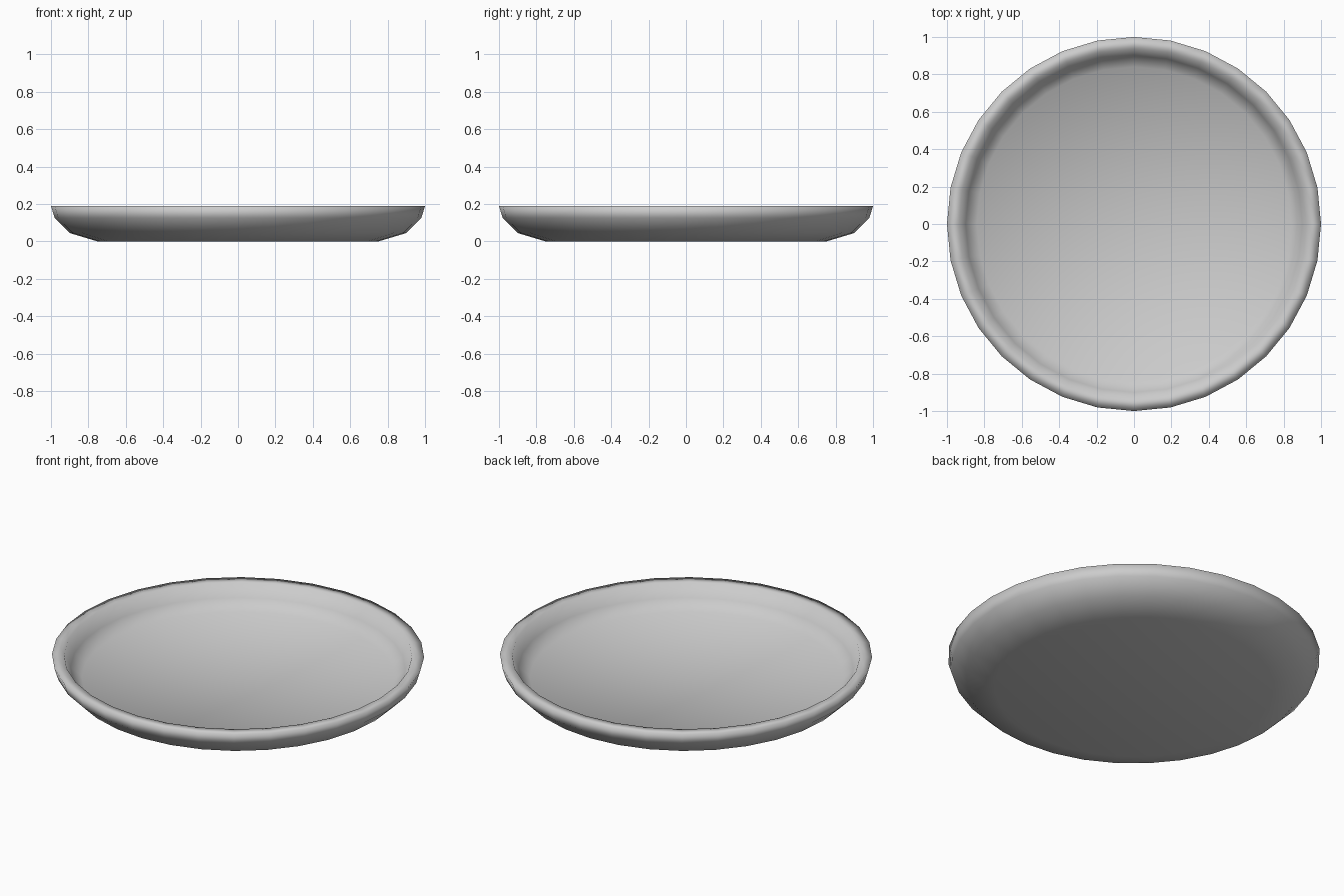
import bpy, bmesh, math

if "Cube" in bpy.data.objects:
    bpy.data.objects.remove(bpy.data.objects["Cube"])

SIDES = 32

# Cross-section (radius, height): underside, outer wall, rim, inner wall, floor
PROFILE = [(0.75, 0.0), (0.90, 0.045), (0.98, 0.125), (1.0, 0.19),
           (0.935, 0.19), (0.90, 0.115), (0.84, 0.06)]
BOTTOM_Z, FLOOR_Z = 0.0, 0.045

bm = bmesh.new()


def ring(r, z):
    return [bm.verts.new((r * math.cos(2 * math.pi * i / SIDES),
                          r * math.sin(2 * math.pi * i / SIDES), z))
            for i in range(SIDES)]


def cap(loop, z):
    centre = bm.verts.new((0, 0, z))
    for i in range(SIDES):
        bm.faces.new((centre, loop[i], loop[(i + 1) % SIDES]))


# Revolved walls
rings = [ring(r, z) for r, z in PROFILE]
for a, b in zip(rings, rings[1:]):
    for i in range(SIDES):
        j = (i + 1) % SIDES
        bm.faces.new((a[i], a[j], b[j], b[i]))

# Underside and dish floor
cap(rings[0], BOTTOM_Z)
cap(rings[-1], FLOOR_Z)

bmesh.ops.recalc_face_normals(bm, faces=bm.faces[:])
for f in bm.faces:
    f.smooth = True

mesh = bpy.data.meshes.new("plate")
bm.to_mesh(mesh)
bm.free()
plate = bpy.data.objects.new("plate", mesh)
bpy.context.collection.objects.link(plate)
